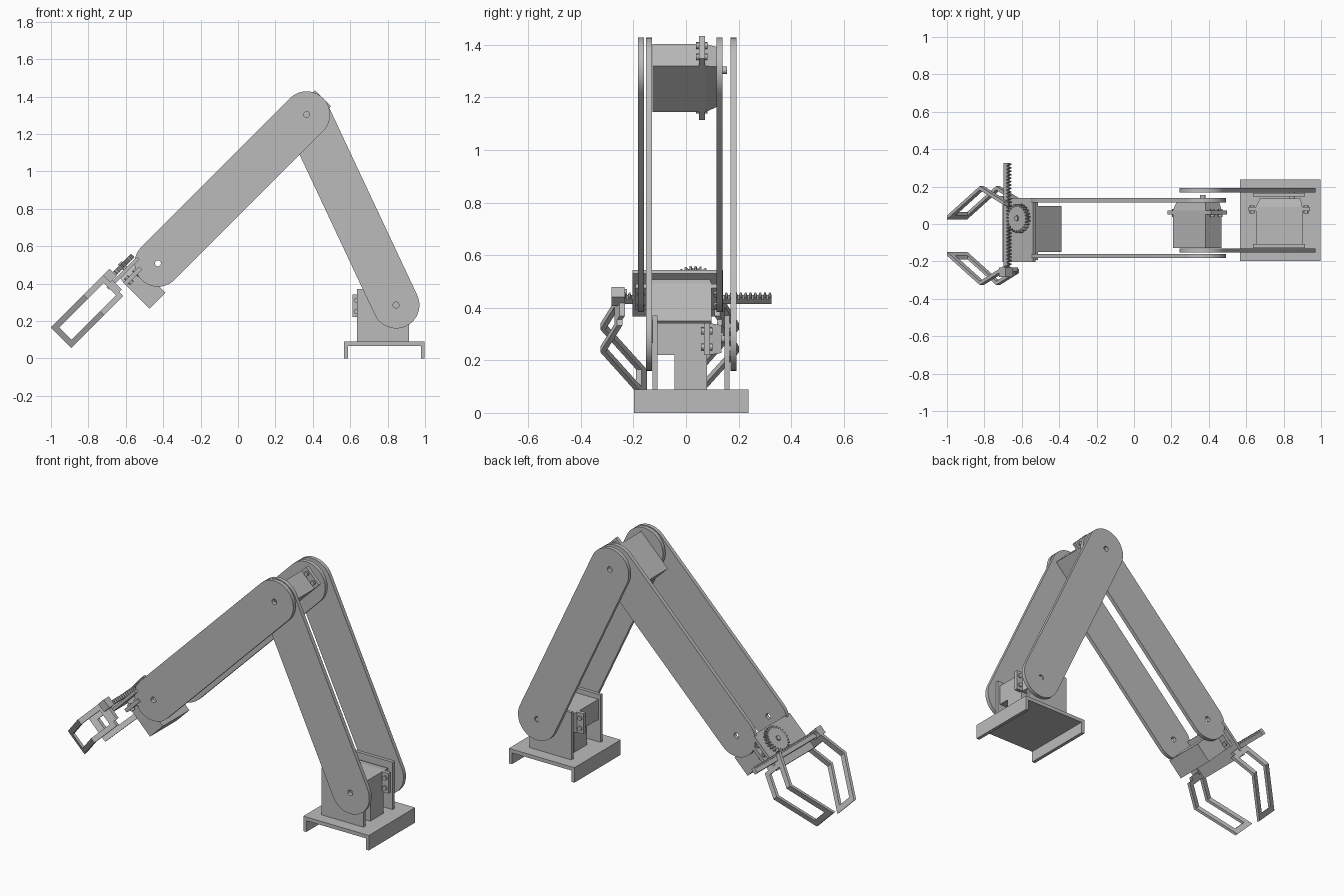
import bpy, bmesh
from math import sin, cos, pi, atan2
from mathutils import Matrix, Vector

cube = bpy.data.objects.get("Cube")
if cube:
    bpy.data.objects.remove(cube)

grey = bpy.data.materials.new("plain_grey")
grey.use_nodes = True
grey.diffuse_color = (0.5, 0.5, 0.5, 1)
grey.node_tree.nodes["Principled BSDF"].inputs["Base Color"].default_value = (0.5, 0.5, 0.5, 1)
parts = []


def frame(a, b, c, origin):
    """Matrix whose local axes a, b, c start at origin."""
    m = Matrix((Vector(a), Vector(b), Vector(c))).transposed().to_4x4()
    m.translation = Vector(origin)
    return m


def add(name, bm, m):
    bm.transform(m)
    bmesh.ops.recalc_face_normals(bm, faces=bm.faces)
    mesh = bpy.data.meshes.new(name)
    bm.to_mesh(mesh)
    bm.free()
    mesh.materials.append(grey)
    ob = bpy.data.objects.new(name, mesh)
    bpy.context.collection.objects.link(ob)
    parts.append(ob)
    return ob


def prism(name, loops, lo, hi, m):
    """Fill the first loop, leave the others as holes, extrude from lo to hi."""
    bm = bmesh.new()
    for loop in loops:
        vs = [bm.verts.new((p[0], p[1], lo)) for p in loop]
        for i, v in enumerate(vs):
            bm.edges.new((v, vs[i - 1]))
    if len(loops) == 1:
        bm.faces.new(vs)
    else:
        bmesh.ops.triangle_fill(bm, edges=bm.edges[:], use_beauty=True)
    ext = bmesh.ops.extrude_face_region(bm, geom=bm.faces[:])["geom"]
    bmesh.ops.translate(bm, vec=(0, 0, hi - lo),
                        verts=[g for g in ext if isinstance(g, bmesh.types.BMVert)])
    return add(name, bm, m)


def rect(x0, x1, y0, y1):
    return [(x0, y0), (x1, y0), (x1, y1), (x0, y1)]


def circle(x, y, r, n=20):
    return [(x + r * cos(2 * pi * i / n), y + r * sin(2 * pi * i / n)) for i in range(n)]


def capsule(p, q, r, n=20):
    a = atan2(q[1] - p[1], q[0] - p[0])
    arc = lambda c, s: [(c[0] + r * cos(s + pi * i / n), c[1] + r * sin(s + pi * i / n))
                        for i in range(n + 1)]
    return arc(q, a - pi / 2) + arc(p, a + pi / 2)


WORLD = Matrix.Identity(4)
SIDE = frame((1, 0, 0), (0, 0, 1), (0, 1, 0), (0, 0, 0))
K = 0.5 ** 0.5
SHOULDER, ELBOW, WRIST = (0.845, 0.285), (0.367, 1.303), (-0.428, 0.508)
# Gripper frame: x runs outward along the forearm, z is the forearm's upper side
GRIP = frame((-K, 0, -K), (0, 1, 0), (-K, 0, K), (WRIST[0], 0, WRIST[1]))

# Base: channel-shaped stand with two uprights and a motor support
stand = [(0.567, 0), (0.587, 0), (0.587, 0.067), (0.978, 0.067),
         (0.978, 0), (0.998, 0), (0.998, 0.089), (0.567, 0.089)]
prism("base_stand", [stand], -0.197, 0.238, SIDE)
for name, y in (("front_upright", -0.127), ("back_upright", 0.147)):
    prism(name, [rect(0.637, 0.914, 0.089, 0.37), circle(*SHOULDER, 0.016)], y, y + 0.019, SIDE)
prism("motor_support", [rect(0.68, 0.9, -0.043, 0.08)], 0.089, 0.221, WORLD)

# Arm links: pairs of round-ended plates with pivot holes
for name, p, q, ys in (("lower_link", SHOULDER, ELBOW, (-0.153, 0.169)),
                       ("forearm", ELBOW, WRIST, (-0.183, 0.116))):
    for side, y in zip(("front", "back"), ys):
        prism(f"{name}_{side}_plate",
              [capsule(p, q, 0.125), circle(*p, 0.016), circle(*q, 0.016)], y, y + 0.023, SIDE)


def servo(name, m, shift, reach):
    """Box motor: shaft on local z, long side on local x."""
    x0, x1, w = -0.193 + shift, 0.055 + shift, 0.06
    prism(name + "_body", [rect(x0, x1, -w, w)], 0, 0.2, m)
    cap = prism(name + "_cap", [rect(x0, x1, -w, w)], 0.2, 0.243, m)
    top = m @ Vector((0, 0, 0.243))
    inv = m.inverted()
    for v in cap.data.vertices:          # draft on the output end
        c = inv @ v.co
        if c.z > 0.22:
            c.x = x0 + 0.02 if c.x < 0 else x1 - 0.01
            c.y *= 0.88
            v.co = m @ c
    for end, a, b in (("inner", x0 - 0.041, x0), ("outer", x1, x1 + 0.041)):
        mid = (a + b) / 2
        prism(f"{name}_{end}_tab",
              [rect(a, b, -w, w), circle(mid, -0.03, 0.009, 10), circle(mid, 0.03, 0.009, 10)],
              0.177, 0.199, m)
        for s in (-1, 1):
            prism(f"{name}_{end}_screw", [circle(mid, s * 0.03, 0.013, 12)], 0.165, 0.208, m)
    prism(name + "_shaft", [circle(0, 0, 0.014, 16)], 0.24, reach, m)


servo("base_motor", frame((1, 0, 0), (0, 0, 1), (0, 1, 0), (SHOULDER[0], -0.108, 0.281)), 0, 0.295)
servo("elbow_motor", frame((K, 0, K), (-K, 0, K), (0, 1, 0), (ELBOW[0], -0.127, ELBOW[1])), 0.028, 0.283)
GEAR = (0.143, 0.03)
servo("wrist_motor", GRIP @ frame((0, 1, 0), (1, 0, 0), (0, 0, 1), (*GEAR, -0.14)), 0.012, 0.285)

# Gripper mounting plate
prism("gripper_plate", [rect(0.055, 0.285, -0.203, 0.14)], 0.086, 0.104, GRIP)

# Pinion gear and toothed rack
teeth = 24
outline = []
for i in range(teeth):
    for off, r in ((0, 0.064), (0.3, 0.064), (0.5, 0.078), (0.8, 0.078)):
        a = 2 * pi * (i + off) / teeth
        outline.append((GEAR[0] + r * cos(a), GEAR[1] + r * sin(a)))
prism("pinion_gear", [outline, circle(*GEAR, 0.015)], 0.112, 0.138, GRIP)

count, start, pitch = 31, -0.245, 0.0184
rack = [(0.245, start + count * pitch), (0.245, start)]
for i in range(count):
    y = start + i * pitch
    rack += [(0.222, y), (0.222, y + 0.3 * pitch), (0.208, y + 0.5 * pitch), (0.208, y + 0.8 * pitch)]
rack.append((0.222, start + count * pitch))
prism("gripper_rack", [rack], 0.113, 0.137, GRIP)
prism("rack_end_block", [rect(0.203, 0.252, -0.283, -0.233)], 0.108, 0.162, GRIP)

# Fingers: bent strips with a long window, mirrored about the grip centre
CENTRE, THICK = -0.062, 0.02
BENDS = [(0.215, 0.182), (0.4, 0.264), (0.647, 0.107)]


def offset_at(u):
    """Outer distance from the grip centre at u along the finger."""
    for (a, ya), (b, yb) in zip(BENDS, BENDS[1:]):
        if u <= b:
            return ya + (yb - ya) * (u - a) / (b - a)


def finger_piece(name, side, us, lo, hi):
    outer = [(u, CENTRE + side * offset_at(u)) for u in us]
    inner = [(u, CENTRE + side * (offset_at(u) - THICK)) for u in reversed(us)]
    prism(name, [outer + inner], lo, hi, GRIP)


for label, side in (("right", -1), ("left", 1)):
    u0, u1, u2 = (b[0] for b in BENDS)
    finger_piece(label + "_finger_upper_rail", side, (u0, u1, u2), 0.13, 0.162)
    finger_piece(label + "_finger_lower_rail", side, (u0 + 0.04, u1, u2), 0.008, 0.038)
    finger_piece(label + "_finger_root", side, (u0 + 0.02, 0.28), 0.038, 0.13)
    finger_piece(label + "_finger_tip", side, (0.615, u2), 0.038, 0.13)

# Smooth the round edges, keep corners sharp
bpy.ops.object.select_all(action='DESELECT')
for ob in parts:
    ob.select_set(True)
bpy.context.view_layer.objects.active = parts[0]
bpy.ops.object.shade_smooth_by_angle(angle=pi / 6)
